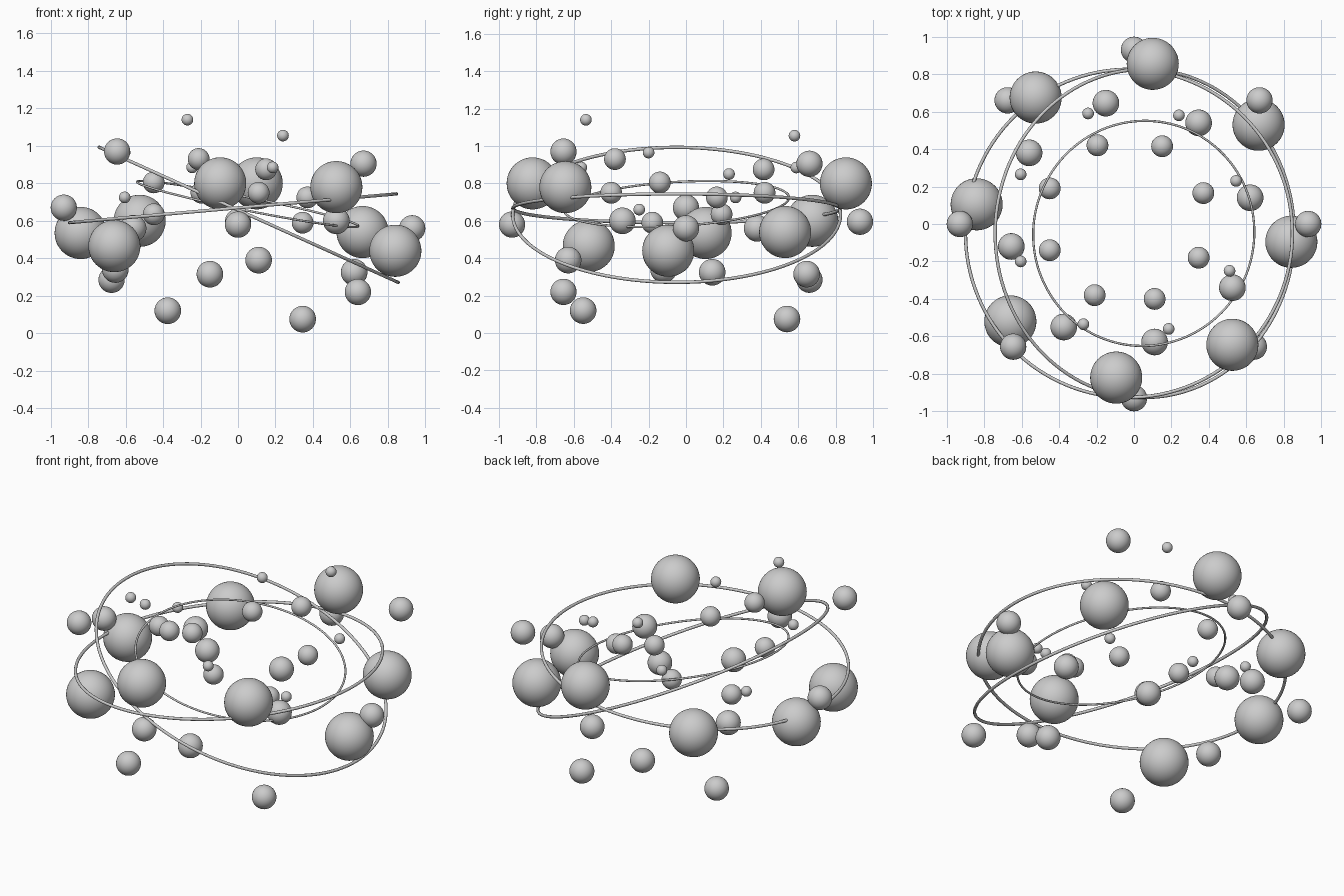
import bpy
from mathutils import Vector


def balls(name, radius, centres):
    # one smooth sphere per centre, sharing a single mesh
    mesh = None
    for i, c in enumerate(centres):
        if mesh is None:
            bpy.ops.mesh.primitive_uv_sphere_add(segments=48, ring_count=24, radius=radius, location=c)
            ob = bpy.context.object
            bpy.ops.object.shade_smooth()
            mesh = ob.data
        else:
            ob = bpy.data.objects.new(name, mesh)
            ob.location = c
            bpy.context.collection.objects.link(ob)
        ob.name = f"{name}_{i + 1}"


def wire_ring(name, centre, radius, wire, normal):
    # thin torus whose axis points along the normal
    rot = Vector(normal).to_track_quat('Z', 'Y').to_euler()
    bpy.ops.mesh.primitive_torus_add(major_radius=radius, minor_radius=wire, major_segments=128,
                                     minor_segments=10, location=centre, rotation=rot)
    bpy.context.object.name = name
    bpy.ops.object.shade_smooth()


# large balls around the outside
balls("large_ball", 0.139, [
    (0.10, 0.855, 0.80), (0.665, 0.53, 0.54), (0.84, -0.095, 0.44), (0.525, -0.645, 0.78),
    (-0.095, -0.82, 0.80), (-0.66, -0.52, 0.465), (-0.84, 0.105, 0.535), (-0.525, 0.675, 0.60)])

# medium balls, outer circle
balls("outer_ball", 0.07, [
    (0, 0.93, 0.595), (0.67, 0.66, 0.905), (0.93, 0, 0.56), (0.64, -0.655, 0.22),
    (0, -0.93, 0.58), (-0.645, -0.655, 0.97), (-0.93, 0, 0.67), (-0.675, 0.66, 0.285)])

# medium balls, middle circle
balls("middle_ball", 0.071, [
    (-0.15, 0.645, 0.315), (0.345, 0.54, 0.075), (-0.56, 0.38, 0.56), (-0.655, -0.12, 0.34),
    (-0.375, -0.55, 0.12), (0.11, -0.63, 0.39), (0.525, -0.34, 0.60), (0.62, 0.14, 0.325)])

# small balls, inner circle
balls("inner_ball", 0.058, [
    (-0.195, 0.42, 0.75), (0.15, 0.415, 0.875), (0.37, 0.165, 0.725), (0.345, -0.18, 0.59),
    (0.11, -0.40, 0.75), (-0.21, -0.38, 0.93), (-0.45, -0.14, 0.805), (-0.45, 0.19, 0.635)])

# tiny balls
balls("tiny_ball", 0.031, [
    (-0.245, 0.59, 0.885), (0.24, 0.58, 1.055), (0.545, 0.23, 0.85), (0.51, -0.25, 0.66),
    (0.185, -0.56, 0.885), (-0.27, -0.535, 1.14), (-0.605, -0.2, 0.965), (-0.605, 0.265, 0.725)])

# three tilted wire rings
wire_ring("flat_ring", (-0.027, -0.05, 0.667), 0.876, 0.009, (-0.088, 0, 1))
wire_ring("steep_ring", (0.057, -0.05, 0.632), 0.876, 0.009, (0.452, 0, 1))
wire_ring("inner_ring", (0.052, -0.05, 0.69), 0.602, 0.006, (0.2, -0.06, 1))
